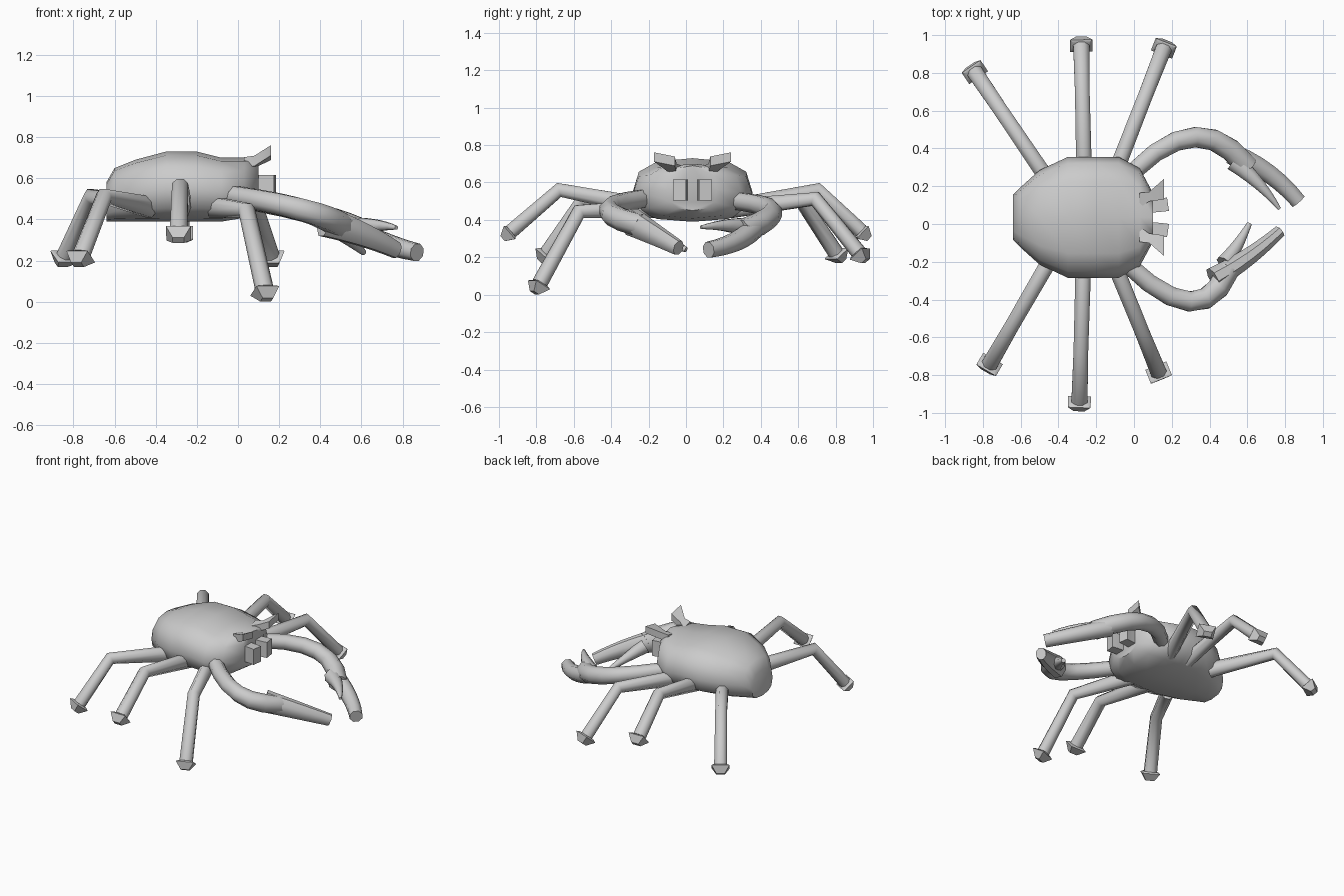
import bpy, bmesh
from math import sin, cos, pi, radians, copysign
from mathutils import Vector

default = bpy.data.objects.get("Cube")
if default:
    bpy.data.objects.remove(default)

GREY = (0.6, 0.6, 0.6, 1)
shell = bpy.data.materials.new("shell grey")
shell.diffuse_color = GREY
shell.use_nodes = True
shell.node_tree.nodes["Principled BSDF"].inputs["Base Color"].default_value = GREY


def loft(name, rings):
    """Skin a list of closed rings, cap both ends and smooth."""
    bm = bmesh.new()
    loops = [[bm.verts.new(point) for point in ring] for ring in rings]
    for near, far in zip(loops, loops[1:]):
        for i in range(len(near)):
            bm.faces.new((near[i - 1], near[i], far[i], far[i - 1]))
    bm.faces.new(reversed(loops[0]))
    bm.faces.new(loops[-1])
    bmesh.ops.recalc_face_normals(bm, faces=bm.faces)
    mesh = bpy.data.meshes.new(name)
    bm.to_mesh(mesh)
    bm.free()
    mesh.materials.append(shell)
    obj = bpy.data.objects.new(name, mesh)
    bpy.context.collection.objects.link(obj)
    bpy.ops.object.select_all(action='DESELECT')
    obj.select_set(True)
    bpy.context.view_layer.objects.active = obj
    bpy.ops.object.shade_smooth_by_angle(angle=radians(50))


def limb(name, points, widths, heights, sides=8):
    """Tube along points with a half width and half height at each."""
    rings = []
    for i, (point, width, height) in enumerate(zip(points, widths, heights)):
        before = points[max(i - 1, 0)]
        after = points[min(i + 1, len(points) - 1)]
        tangent = ((point - before).normalized() + (after - point).normalized()).normalized()
        side = tangent.cross(Vector((0, 0, 1))).normalized()
        up = side.cross(tangent)
        angles = [2 * pi * (k + 0.5) / sides for k in range(sides)]
        rings.append([point + side * width * cos(a) + up * height * sin(a) for a in angles])
    loft(name, rings)


def curved_limb(name, start, bend, end, thick, thin, tall=1.0, sides=8, steps=6):
    """Limb on a quadratic curve, tapering evenly from thick to thin."""
    start, bend, end = Vector(start), Vector(bend), Vector(end)
    times = [i / steps for i in range(steps + 1)]
    points = [start.lerp(bend, t).lerp(bend.lerp(end, t), t) for t in times]
    radii = [thick + (thin - thick) * t for t in times]
    limb(name, points, radii, [r * tall for r in radii], sides)


# Carapace: rounded box sections lofted from tail to face
MIDDLE = 0.035
BELLY = 0.39


def rounded(value):
    return copysign(abs(value) ** 0.75, value)


def carapace_ring(x, width, top, sides=12):
    bottom = BELLY + 0.6 * max(x, 0)
    waist = bottom + 0.47 * (top - bottom)
    ring = []
    for k in range(sides):
        across = rounded(cos(2 * pi * k / sides))
        rise = rounded(sin(2 * pi * k / sides))
        reach = top - waist if rise > 0 else waist - bottom
        ring.append((x, MIDDLE + width * across, waist + reach * rise))
    return ring


stations = [(-0.64, 0.12, 0.58), (-0.6, 0.16, 0.65), (-0.5, 0.25, 0.69), (-0.35, 0.32, 0.73),
            (-0.2, 0.32, 0.73), (-0.08, 0.32, 0.7), (0.03, 0.26, 0.7), (0.1, 0.13, 0.69)]
loft("carapace", [carapace_ring(*station) for station in stations])

# Walking legs: each hip and knee follows from the toe position
toes = {
    "left_front": (0.17, 0.96, 0.18),
    "left_middle": (-0.28, 0.98, 0.3),
    "left_back": (-0.86, 0.83, 0.18),
    "right_front": (0.14, -0.81, 0.01),
    "right_middle": (-0.29, -0.98, 0.3),
    "right_back": (-0.78, -0.77, 0.18),
}
for name, position in toes.items():
    toe = Vector(position)
    hip = Vector((-0.17 + toe.x / 3, MIDDLE + copysign(0.2, toe.y), 0.46))
    knee = hip.lerp(toe, 0.63)
    knee.z = 0.44 + 0.4 * toe.z
    along = (toe - knee).normalized()
    ankle = toe - along * 0.05
    shin_end = ankle - along * 0.01
    limb(name + "_leg", [hip, knee, shin_end], [0.045, 0.042, 0.046], [0.055, 0.042, 0.042])
    # Square flared foot with a blunt point
    limb(name + "_foot", [shin_end, ankle, toe], [0.06, 0.085, 0.04], [0.05, 0.065, 0.025], sides=4)

# Left claw: arched arm and two fingers
curved_limb("left_claw_arm", (0, 0.28, 0.5), (0.35, 0.63, 0.46), (0.6, 0.3, 0.34), 0.05, 0.065)
curved_limb("left_outer_finger", (0.52, 0.37, 0.36), (0.73, 0.29, 0.27), (0.87, 0.12, 0.24),
            0.06, 0.045)
curved_limb("left_inner_finger", (0.53, 0.33, 0.36), (0.68, 0.21, 0.38), (0.77, 0.08, 0.36),
            0.055, 0.01)

# Right claw: arched arm, plank-like outer finger and thin inner finger
curved_limb("right_claw_arm", (-0.05, -0.2, 0.52), (0.36, -0.6, 0.46), (0.5, -0.24, 0.37),
            0.05, 0.065)
curved_limb("right_outer_finger", (0.42, -0.29, 0.39), (0.62, -0.18, 0.33), (0.77, -0.04, 0.25),
            0.065, 0.035, 1.2)
curved_limb("right_inner_finger", (0.48, -0.21, 0.36), (0.55, -0.12, 0.3), (0.61, 0, 0.24),
            0.05, 0.015)

# Flared eye horns and square mouth parts on both sides of the face
for side, name in ((1, "left"), (-1, "right")):
    horn = []
    for x, out, z, width in ((0.03, 0.09, 0.67, 0.04), (0.08, 0.11, 0.68, 0.025),
                             (0.16, 0.15, 0.725, 0.055)):
        horn.append([(x, MIDDLE + side * (out + u * width), z + 0.025 * v + 0.2 * u * width)
                     for u, v in ((-1, -1), (1, -1), (1, 1), (-1, 1))])
    loft(name + "_eye_horn", horn)
    curved_limb(name + "_mouth_part", (0.04, MIDDLE + side * 0.06, 0.56),
                (0.12, MIDDLE + side * 0.06, 0.56), (0.18, MIDDLE + side * 0.07, 0.56),
                0.05, 0.05, 1.6, sides=4)
